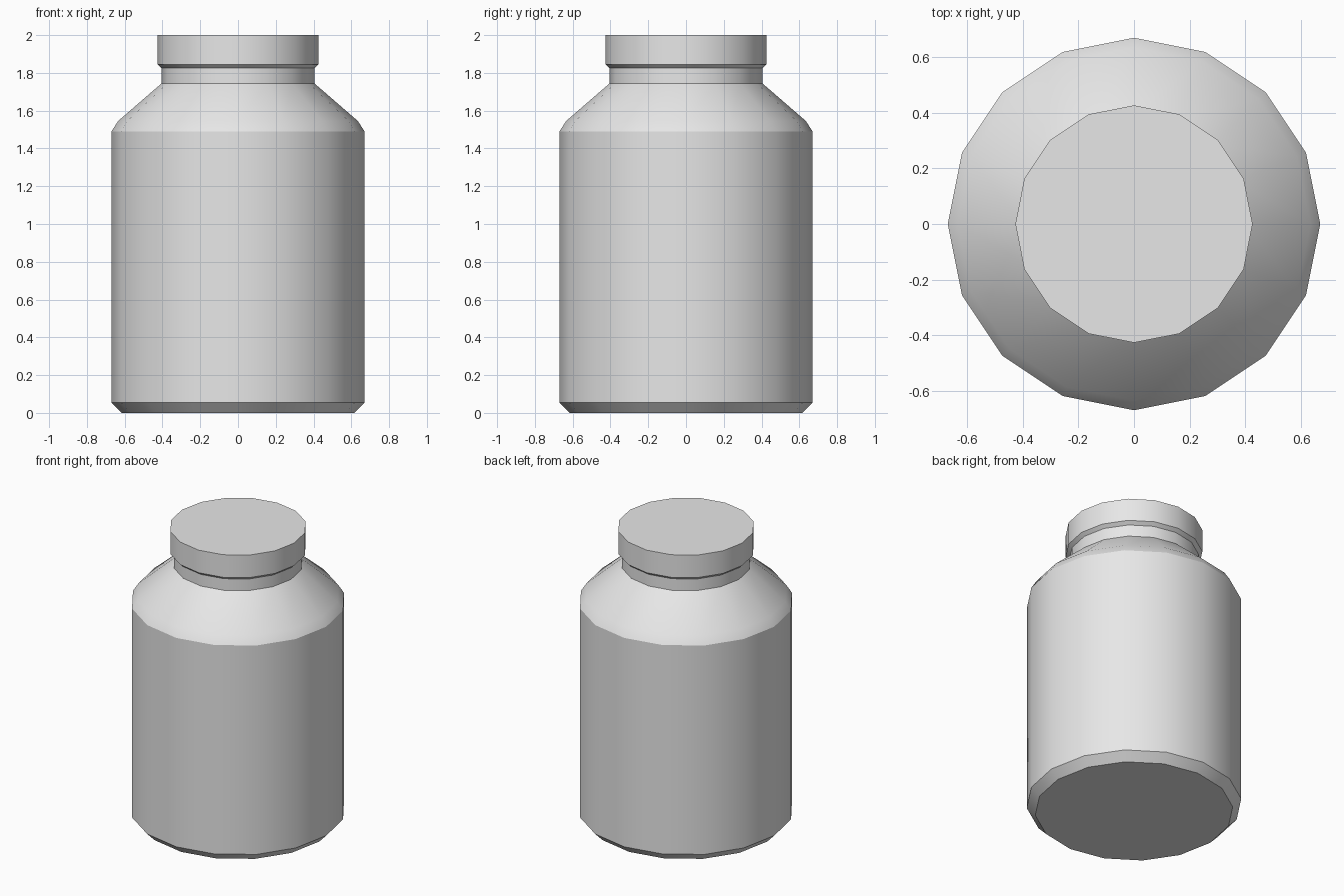
import bpy
import math

cube = bpy.data.objects.get("Cube")
if cube:
    bpy.data.objects.remove(cube, do_unlink=True)

SIDES = 16

# Single plain grey material
grey = bpy.data.materials.new("plain_grey")
grey.use_nodes = True
colour = (0.8, 0.8, 0.8, 1.0)
grey.diffuse_color = colour
grey.node_tree.nodes["Principled BSDF"].inputs["Base Color"].default_value = colour


def lathe(name, profile):
    """Turn (radius, height) points into a closed solid, with flat end caps."""
    verts, faces = [], []
    for radius, z in profile:
        for i in range(SIDES):
            a = math.tau * i / SIDES
            verts.append((radius * math.cos(a), radius * math.sin(a), z))
    for ring in range(len(profile) - 1):
        low, high = ring * SIDES, (ring + 1) * SIDES
        for i in range(SIDES):
            j = (i + 1) % SIDES
            faces.append((low + i, low + j, high + j, high + i))
    faces.append(tuple(reversed(range(SIDES))))
    faces.append(tuple(range(len(verts) - SIDES, len(verts))))

    mesh = bpy.data.meshes.new(name)
    mesh.from_pydata(verts, [], faces)
    mesh.materials.append(grey)
    obj = bpy.data.objects.new(name, mesh)
    bpy.context.collection.objects.link(obj)

    bpy.ops.object.select_all(action="DESELECT")
    obj.select_set(True)
    bpy.context.view_layer.objects.active = obj
    bpy.ops.object.shade_smooth_by_angle(angle=math.radians(26))
    return obj


# Jar with bevelled foot, straight wall, sloped shoulder and short neck
lathe("jar_body", [
    (0.617, 0.0), (0.67, 0.055), (0.67, 1.49), (0.635, 1.545),
    (0.404, 1.745), (0.404, 1.83),
])

# Lid with a chamfered lower rim
lathe("lid", [(0.402, 1.823), (0.427, 1.845), (0.427, 2.0)])
